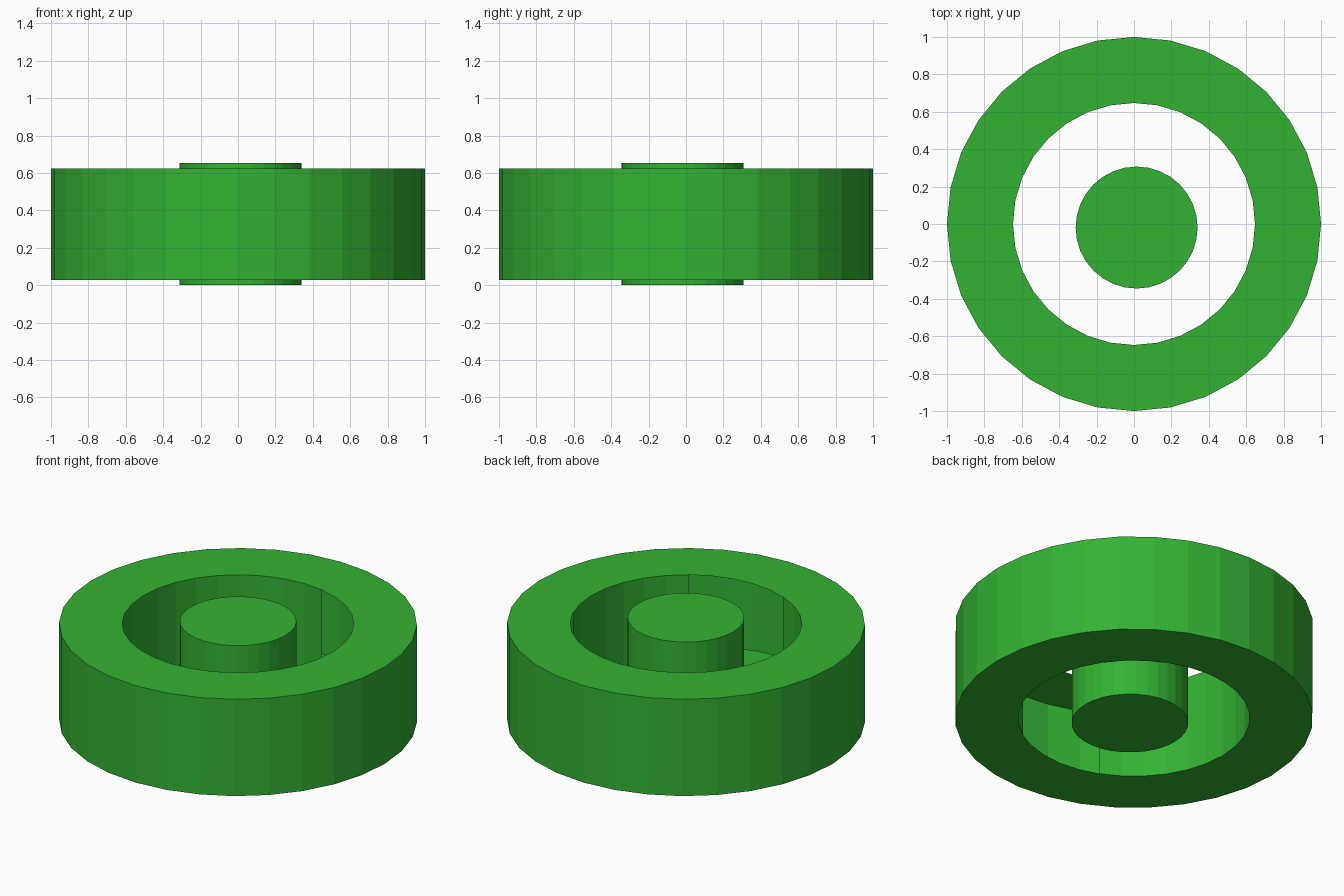
import bpy, bmesh
from math import cos, sin, pi

if "Cube" in bpy.data.objects:
    bpy.data.objects.remove(bpy.data.objects["Cube"])

SIDES = 32
green = bpy.data.materials.new("green")
green.diffuse_color = (0.033, 0.448, 0.033, 1)
green.use_nodes = True
green.node_tree.nodes["Principled BSDF"].inputs["Base Color"].default_value = green.diffuse_color


def circle(bm, r, z, cx=0.0, cy=0.0):
    return [bm.verts.new((cx + r * cos(2 * pi * i / SIDES), cy + r * sin(2 * pi * i / SIDES), z))
            for i in range(SIDES)]


def bridge(bm, a, b, skip=()):
    for i in range(SIDES):
        if i not in skip:
            j = (i + 1) % SIDES
            bm.faces.new((a[i], a[j], b[j], b[i]))


def finish(bm, name):
    me = bpy.data.meshes.new(name)
    bm.to_mesh(me)
    bm.free()
    me.materials.append(green)
    bpy.context.collection.objects.link(bpy.data.objects.new(name, me))


# Outer ring: hollow shell whose inner wall has two open windows
bm = bmesh.new()
out_lo, out_hi = circle(bm, 1.0, 0.028), circle(bm, 1.0, 0.625)
in_lo, in_hi = circle(bm, 0.647, 0.028), circle(bm, 0.647, 0.625)
windows = set(range(22, 27)) | set(range(2, 7))
bridge(bm, out_lo, out_hi)
bridge(bm, out_hi, in_hi)
bridge(bm, in_hi, in_lo, windows)
bridge(bm, in_lo, out_lo)
finish(bm, "outer_ring")

# Centre pin: slightly taller and slightly off centre
bm = bmesh.new()
lo = circle(bm, 0.326, 0.0, 0.014, -0.019)
hi = circle(bm, 0.326, 0.652, 0.014, -0.019)
bridge(bm, lo, hi)
bm.faces.new(hi)
bm.faces.new(lo[::-1])
finish(bm, "centre_pin")
